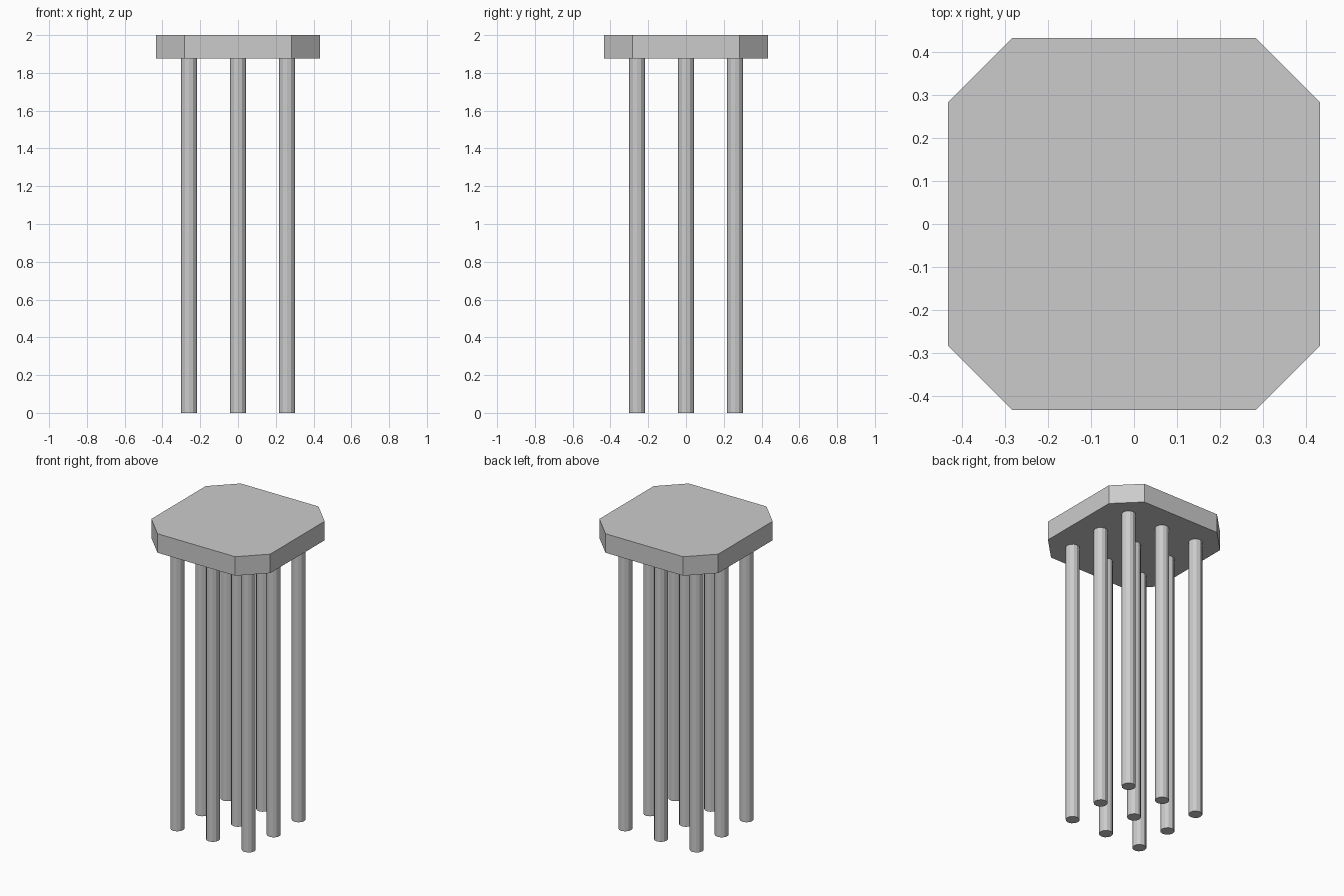
import bpy, bmesh

if "Cube" in bpy.data.objects:
    bpy.data.objects.remove(bpy.data.objects["Cube"])

CAP_BOTTOM, CAP_TOP = 1.875, 2.0
HALF, CORNER = 0.433, 0.283      # half width and start of the cut corners
SPACING, RADIUS = 0.26, 0.042


def make_object(name, bm):
    bmesh.ops.recalc_face_normals(bm, faces=bm.faces)
    mesh = bpy.data.meshes.new(name)
    bm.to_mesh(mesh)
    bm.free()
    obj = bpy.data.objects.new(name, mesh)
    bpy.context.collection.objects.link(obj)
    return obj


# Cap: square slab with cut corners
outline = [(CORNER, -HALF), (HALF, -CORNER), (HALF, CORNER), (CORNER, HALF),
           (-CORNER, HALF), (-HALF, CORNER), (-HALF, -CORNER), (-CORNER, -HALF)]
bm = bmesh.new()
base = bm.faces.new([bm.verts.new((x, y, CAP_BOTTOM)) for x, y in outline])
top = bmesh.ops.extrude_face_region(bm, geom=[base], use_keep_orig=True)
bmesh.ops.translate(bm, vec=(0, 0, CAP_TOP - CAP_BOTTOM),
                    verts=[v for v in top["geom"] if isinstance(v, bmesh.types.BMVert)])
make_object("cap_slab", bm)

# Piles: three by three grid of faceted columns
for row in (-1, 0, 1):
    for col in (-1, 0, 1):
        bpy.ops.mesh.primitive_cylinder_add(
            vertices=12, radius=RADIUS, depth=CAP_BOTTOM,
            location=(col * SPACING, row * SPACING, CAP_BOTTOM / 2))
        bpy.context.object.name = f"pile_{row + 2}_{col + 2}"
